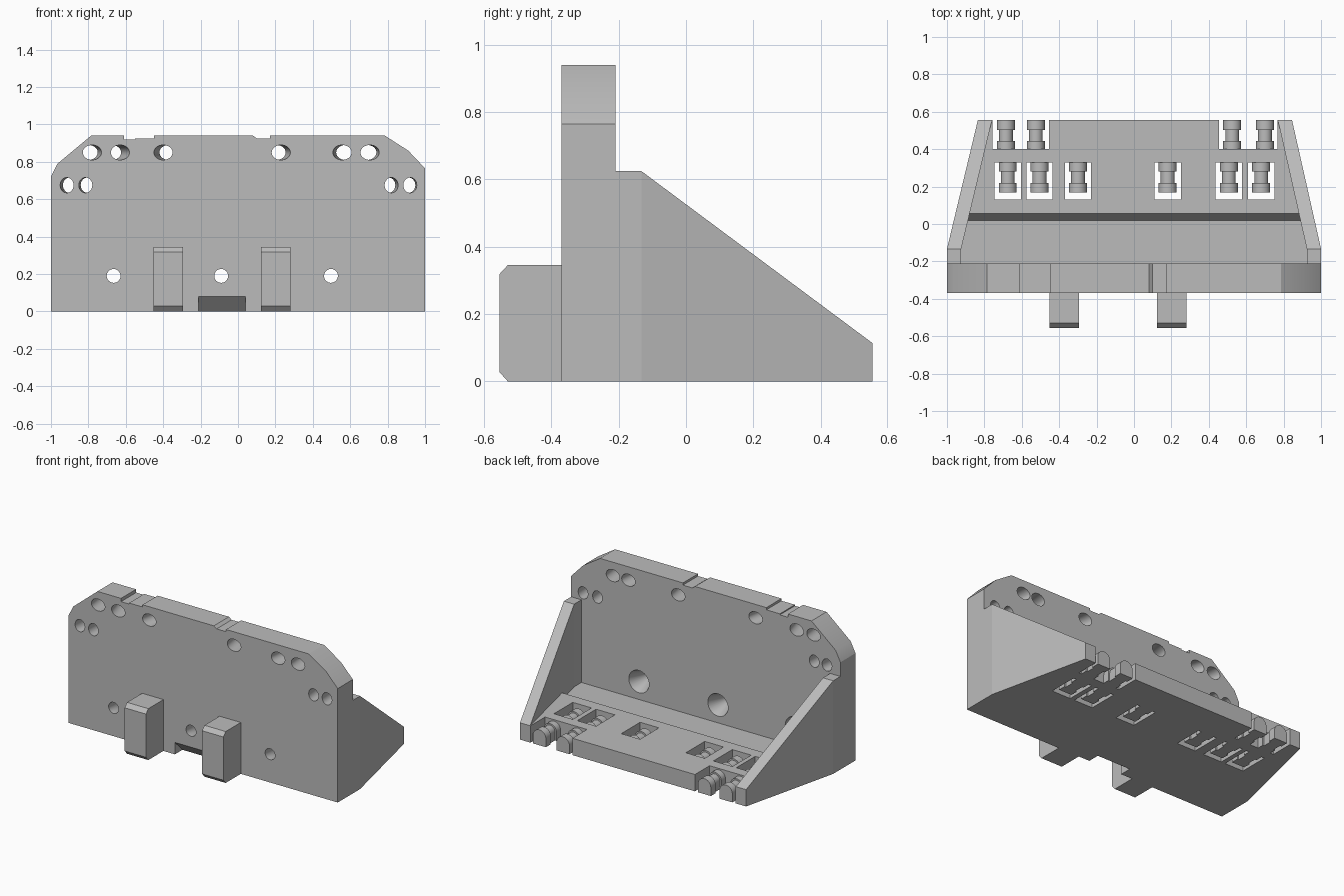
import bpy, bmesh
from math import cos, sin, pi, radians

if "Cube" in bpy.data.objects:
    bpy.data.objects.remove(bpy.data.objects["Cube"], do_unlink=True)

GREY = (0.5, 0.5, 0.5, 1)
grey = bpy.data.materials.new("plain_grey")
grey.use_nodes = True
grey.diffuse_color = GREY
grey.node_tree.nodes["Principled BSDF"].inputs["Base Color"].default_value = GREY


def loft(name, rings):
    """Closed solid through a list of equal-length point rings."""
    bm = bmesh.new()
    loops = [[bm.verts.new(p) for p in ring] for ring in rings]
    n = len(loops[0])
    for a, b in zip(loops, loops[1:]):
        for i in range(n):
            j = (i + 1) % n
            bm.faces.new((a[i], a[j], b[j], b[i]))
    bm.faces.new(loops[0][::-1])
    bm.faces.new(loops[-1])
    bmesh.ops.recalc_face_normals(bm, faces=bm.faces)
    mesh = bpy.data.meshes.new(name)
    bm.to_mesh(mesh)
    bm.free()
    mesh.materials.append(grey)
    obj = bpy.data.objects.new(name, mesh)
    bpy.context.collection.objects.link(obj)
    return obj


def rect(y, x0, x1, z0, z1):
    return [(x0, y, z0), (x1, y, z0), (x1, y, z1), (x0, y, z1)]


def box(name, x0, x1, y0, y1, z0, z1):
    return loft(name, [rect(y0, x0, x1, z0, z1), rect(y1, x0, x1, z0, z1)])


def oval(x, y, z, rx, rz, n=32):
    return [(x + rx * cos(2 * pi * i / n), y, z + rz * sin(2 * pi * i / n)) for i in range(n)]


def arch(x, y, r, top, n=16):
    """Flat-bottomed section with a half-round top."""
    arc = [(x + r * cos(pi * i / n), y, top - r + r * sin(pi * i / n)) for i in range(n + 1)]
    return [(x - r, y, 0), (x + r, y, 0)] + arc


def activate(obj):
    bpy.ops.object.select_all(action='DESELECT')
    obj.select_set(True)
    bpy.context.view_layer.objects.active = obj


def cut(obj, cutters):
    for c in cutters:
        c.hide_render = True
        mod = obj.modifiers.new("cut", 'BOOLEAN')
        mod.operation = 'DIFFERENCE'
        mod.solver = 'EXACT'
        mod.object = c
        activate(obj)
        bpy.ops.object.modifier_apply(modifier=mod.name)
        bpy.data.objects.remove(c, do_unlink=True)


def smooth(obj):
    activate(obj)
    bpy.ops.object.shade_smooth_by_angle(angle=radians(25))


FRONT, BACK, END = -0.37, -0.21, 0.555

# Upright wall with trimmed corners and two shallow notches in the top edge
outline = [(-1, 0), (1, 0), (1, .765), (.91, .86), (.785, .94), (.17, .94), (.17, .925),
           (.1, .925), (.08, .94), (-.45, .94), (-.45, .925), (-.55, .925), (-.55, .918),
           (-.61, .918), (-.61, .94), (-.785, .94), (-.965, .79), (-1, .72)]
wall = loft("wall", [[(x, y, z) for x, z in outline] for y in (FRONT, BACK)])


def hole(x_front, x_back, z, rx, rz):
    """Slanted bore, extended past both faces of the wall."""
    d = (x_back - x_front) * 0.25
    return loft("hole", [oval(x_front - d, FRONT - .04, z, rx, rz),
                         oval(x_back + d, BACK + .04, z, rx, rz)])


cutters = [hole(a, b, .85, .05, .04) for a, b in
           [(-.78, -.80), (-.63, -.675), (-.40, -.37), (.23, .205), (.557, .575), (.705, .69)]]
cutters += [hole(a, b, .675, .036, .041) for a, b in
            [(-.915, -.90), (-.815, -.805), (.82, .805), (.92, .912)]]
# Screw holes, widening toward the back
for x in (-.665, -.09, .497):
    cutters.append(loft("screw_hole", [oval(x, y, .19, r, r) for y, r in
                                       [(FRONT - .02, .037), (-.31, .037), (BACK, .075), (-.19, .085)]]))
# Sloping finger recess at the bottom of the front
ramp = [(-.38, -.02), (-.27, -.02), (-.38, .09)]
cutters.append(loft("recess", [[(x, y, z) for y, z in ramp] for x in (-.21, .04)]))
cut(wall, cutters)
smooth(wall)

# Chamfered hooks on the front
hook = [(-.36, 0), (-.53, 0), (-.555, .028), (-.555, .318), (-.53, .345), (-.36, .345)]
for side, x in (("right", -.453), ("left", .122)):
    loft(side + "_hook", [[(u, y, z) for y, z in hook] for u in (x, x + .158)])

# Tapered side brackets
for side, s, tip in (("right", -1, .835), ("left", 1, .845)):
    loft(side + "_bracket", [rect(y, s * (x - .076), s * x, 0, h) for y, x, h in
                             [(BACK - .01, 1, .625), (-.133, 1, .625), (END, tip, .113)]])

# Floor, raised behind a small slope
floor = loft("floor", [rect(y, -w, w, 0, h) for y, w, h in
                       [(BACK - .01, .95, .07), (-.133, .95, .07), (.02, .91, .07),
                        (.055, .9, .113), (END, .79, .113)]])
pocket_x = (-.675, -.505, -.30, .18, .507, .68)
cutters = [box("pocket", x - .07, x + .07, .13, .33, -.05, .2) for x in pocket_x]
cutters += [box("bay", a, b, .4, .6, -.05, .2) for a, b in ((-.757, -.455), (.455, .767))]
cut(floor, cutters)

# Stepped pegs in the pockets and the open bays


def peg(name, x, y, length):
    steps = [(0, .048), (.3, .048), (.3, .037), (.68, .037), (.68, .048), (1, .048)]
    smooth(loft(name, [arch(x, y + t * length, r, .056 + r) for t, r in steps]))


for x in pocket_x:
    peg("pocket_peg", x, .168, .167)
for x in (-.685, -.525, .525, .70):
    peg("bay_peg", x, .395, .16)
